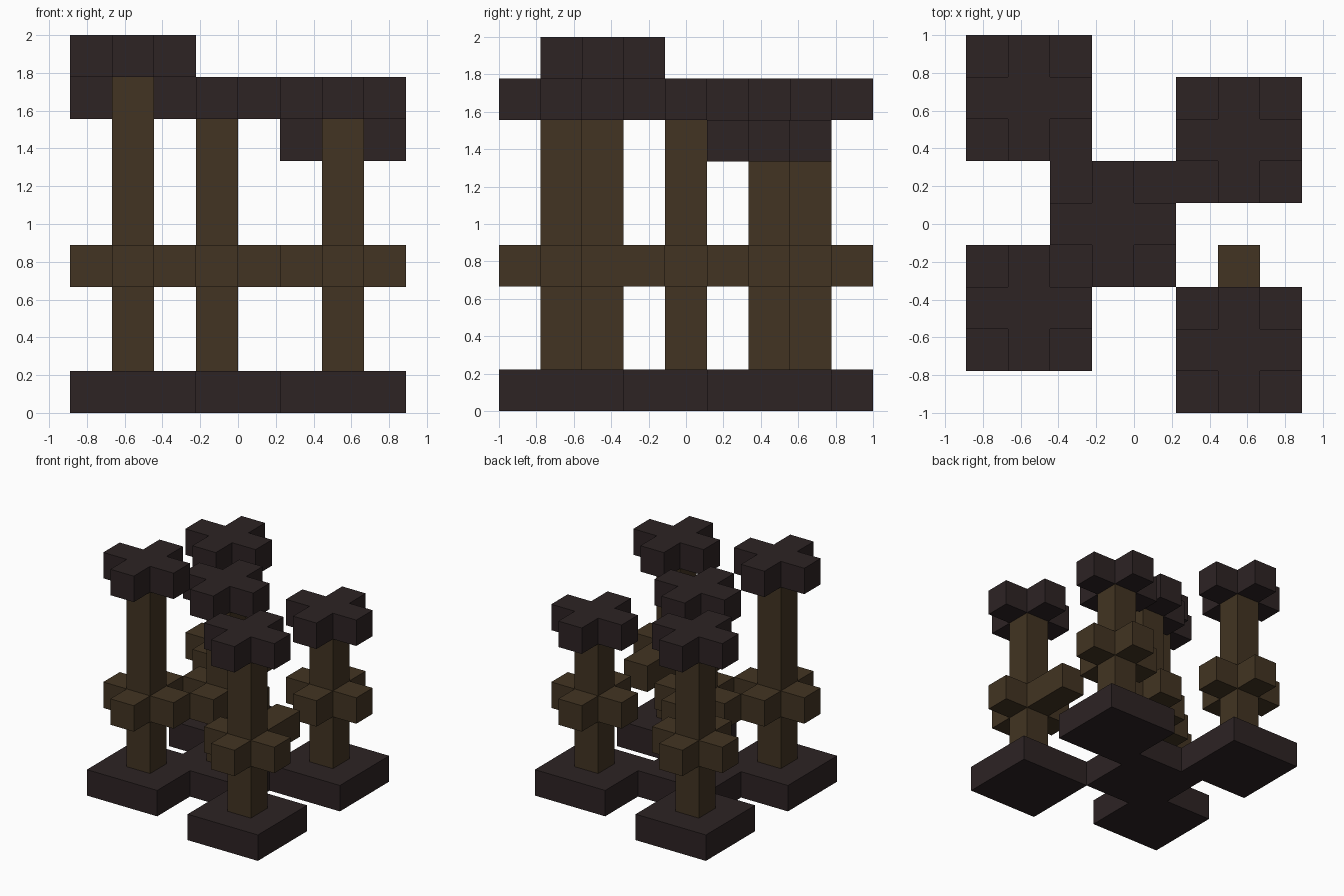
import bpy
import bmesh

if "Cube" in bpy.data.objects:
    bpy.data.objects.remove(bpy.data.objects["Cube"], do_unlink=True)

U = 2 / 9                      # size of one block
HALF_X, HALF_Y = 4, 4.5        # half extents in blocks


def material(name, rgb):
    mat = bpy.data.materials.new(name)
    mat.use_nodes = True
    color = (*rgb, 1)
    mat.diffuse_color = color
    bsdf = next(n for n in mat.node_tree.nodes if n.type == 'BSDF_PRINCIPLED')
    bsdf.inputs["Base Color"].default_value = color
    return mat


DARK = material("dark charcoal", (0.0262, 0.0168, 0.0176))
BROWN = material("dark brown", (0.0545, 0.0343, 0.0160))


def slab(name, cells, z0, z1, mat):
    """Extrude a set of grid cells from layer z0 to z1, outer faces only."""
    bm = bmesh.new()
    verts = {}

    def v(i, j, k):
        if (i, j, k) not in verts:
            verts[i, j, k] = bm.verts.new(((i - HALF_X) * U, (j - HALF_Y) * U, k * U))
        return verts[i, j, k]

    for i, j in sorted(cells):
        ring = [(i, j), (i + 1, j), (i + 1, j + 1), (i, j + 1)]
        bm.faces.new([v(*p, z1) for p in ring])
        bm.faces.new([v(*p, z0) for p in reversed(ring)])
        for n, (di, dj) in enumerate([(0, -1), (1, 0), (0, 1), (-1, 0)]):
            if (i + di, j + dj) not in cells:
                a, b = ring[n], ring[(n + 1) % 4]
                bm.faces.new([v(*a, z0), v(*b, z0), v(*b, z1), v(*a, z1)])
    mesh = bpy.data.meshes.new(name)
    bm.to_mesh(mesh)
    bm.free()
    mesh.materials.append(mat)
    obj = bpy.data.objects.new(name, mesh)
    bpy.context.collection.objects.link(obj)
    return obj


def plus(i, j):
    return {(i, j), (i + 1, j), (i - 1, j), (i, j + 1), (i, j - 1)}


# Pillars: centre cell and the layer where the cap starts
PILLARS = {
    "back_right": (1, 7, 7),
    "back_left": (6, 6, 6),
    "centre": (3, 4, 7),
    "front_right": (1, 2, 8),
    "front_left": (6, 1, 7),
}

# Joined square feet form the base
base = {(i + a, j + b) for i, j, _ in PILLARS.values()
        for a in (-1, 0, 1) for b in (-1, 0, 1)}
slab("base", base, 0, 1, DARK)

for place, (i, j, top) in PILLARS.items():
    slab(place + "_post", {(i, j)}, 1, top, BROWN)
    collar = plus(i, j)
    if place == "front_left":
        collar.add((i, j + 2))     # longer rear arm
    slab(place + "_collar", collar, 3, 4, BROWN)
    slab(place + "_cap", plus(i, j), top, top + 1, DARK)
